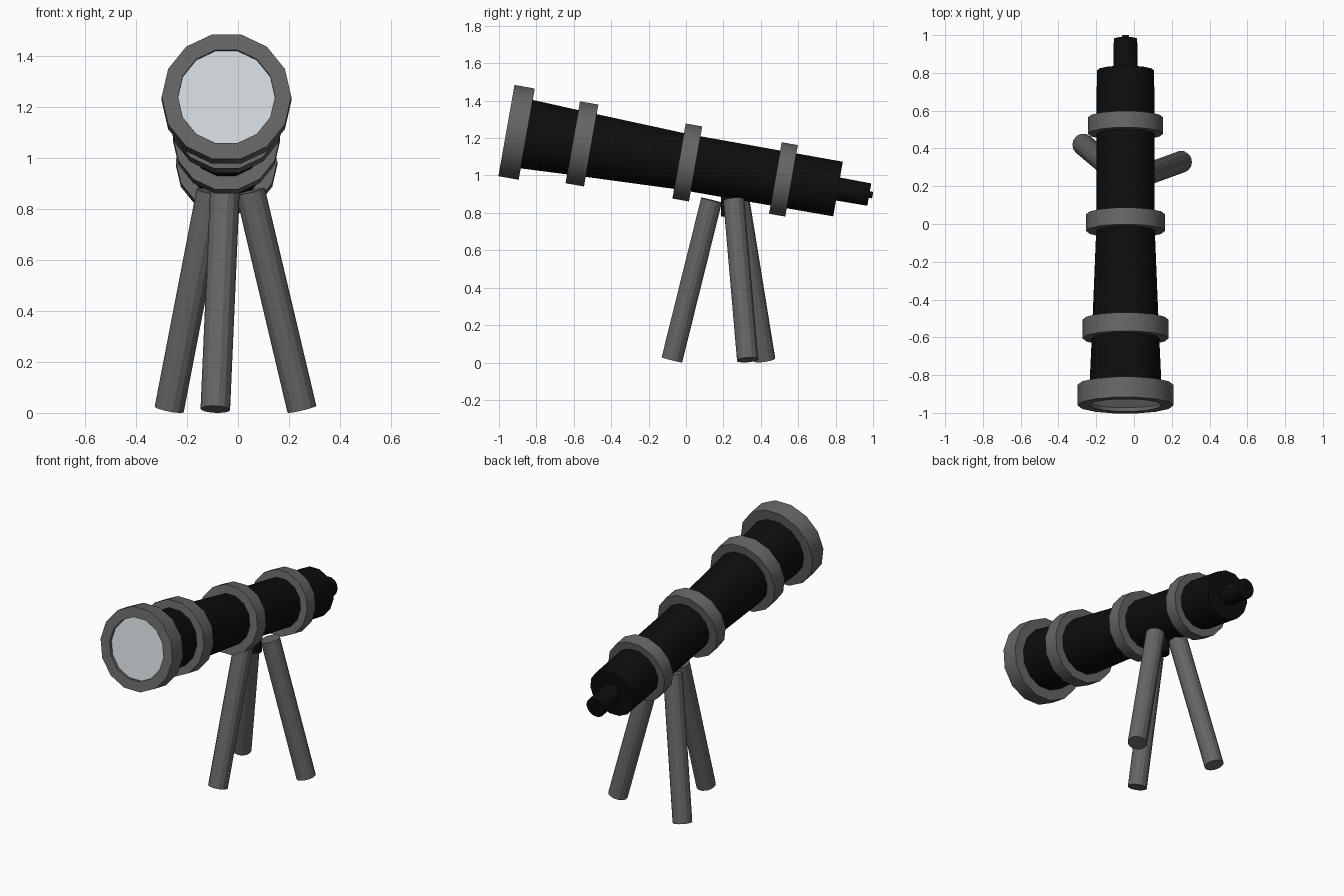
import bpy, bmesh, math
from mathutils import Vector

if "Cube" in bpy.data.objects:
    bpy.data.objects.remove(bpy.data.objects["Cube"])

SIDES = 14


def material(name, rgb):
    m = bpy.data.materials.new(name)
    m.diffuse_color = (*rgb, 1)
    m.use_nodes = True
    m.node_tree.nodes["Principled BSDF"].inputs["Base Color"].default_value = m.diffuse_color
    return m


BLACK = material("black tube", (0.004, 0.004, 0.004))
GREY = material("dark grey", (0.13, 0.13, 0.13))
GLASS = material("pale glass", (0.64, 0.69, 0.72))


def lathe(name, profile, mat, start, axis, closed=False, smooth=True):
    """Spin (distance, radius) points round an axis; closed makes a hollow ring."""
    bm = bmesh.new()
    loops = []
    for t, r in profile:
        loops.append([bm.verts.new((r * math.cos(2 * math.pi * i / SIDES),
                                    r * math.sin(2 * math.pi * i / SIDES), t))
                      for i in range(SIDES)])
    pairs = list(zip(loops, loops[1:]))
    if closed:
        pairs.append((loops[-1], loops[0]))
    else:
        bm.faces.new(loops[0])
        bm.faces.new(loops[-1])
    for a, b in pairs:
        for i in range(SIDES):
            j = (i + 1) % SIDES
            bm.faces.new((a[i], a[j], b[j], b[i]))
    bmesh.ops.recalc_face_normals(bm, faces=bm.faces)
    me = bpy.data.meshes.new(name)
    bm.to_mesh(me)
    bm.free()
    me.materials.append(mat)
    ob = bpy.data.objects.new(name, me)
    bpy.context.collection.objects.link(ob)
    ob.location = start
    ob.rotation_mode = 'QUATERNION'
    ob.rotation_quaternion = Vector((0, 0, 1)).rotation_difference(Vector(axis))
    if smooth:
        bpy.ops.object.select_all(action='DESELECT')
        ob.select_set(True)
        bpy.context.view_layer.objects.active = ob
        bpy.ops.object.shade_smooth_by_angle(angle=math.radians(30))
    return ob


# Telescope axis: from the front lens, sloping down 10 degrees to the back
FRONT = (-0.045, -0.96, 1.24)
AXIS = (0, math.cos(math.radians(10)), -math.sin(math.radians(10)))

# Tapered tube, eyepiece and tip
lathe("tube", [(0.03, 0.188), (0.1, 0.191), (0.40, 0.177), (0.97, 0.154), (1.80, 0.152)],
      BLACK, FRONT, AXIS)
lathe("eyepiece", [(1.78, 0.064), (1.97, 0.062)], BLACK, FRONT, AXIS)
lathe("eyepiece_tip", [(1.96, 0.018), (1.988, 0.018)], BLACK, FRONT, AXIS)

# Front lens and the grey bands round the tube
lathe("lens", [(0.02, 0.192), (0.029, 0.192)], GLASS, FRONT, AXIS)
bands = [("lens_rim", 0.0, 0.11, 0.254, 0.19), ("front_band", 0.36, 0.10, 0.228, 0.165),
         ("middle_band", 0.937, 0.09, 0.209, 0.14), ("rear_band", 1.46, 0.088, 0.199, 0.14)]
for name, t, length, outer, inner in bands:
    lathe(name, [(t, inner), (t, outer), (t + length, outer), (t + length, inner)],
          GREY, FRONT, AXIS, closed=True)

# Mount under the tube and three splayed legs
HUB = Vector((-0.036, 0.225, 0))
lathe("mount", [(0, 0.04), (0.22, 0.04)], BLACK, HUB + Vector((0, 0, 0.78)), (0, 0, 1))
for name, angle in (("right_leg", 20), ("left_leg", 140), ("front_leg", 260)):
    out = Vector((math.cos(math.radians(angle)), math.sin(math.radians(angle)), 0))
    foot = HUB + out * 0.305 + Vector((0, 0, 0.014))
    top = HUB + out * 0.09 + Vector((0, 0, 0.868))
    lathe(name, [(0, 0.058), ((top - foot).length, 0.058)], GREY, foot,
          (top - foot).normalized(), smooth=False)
